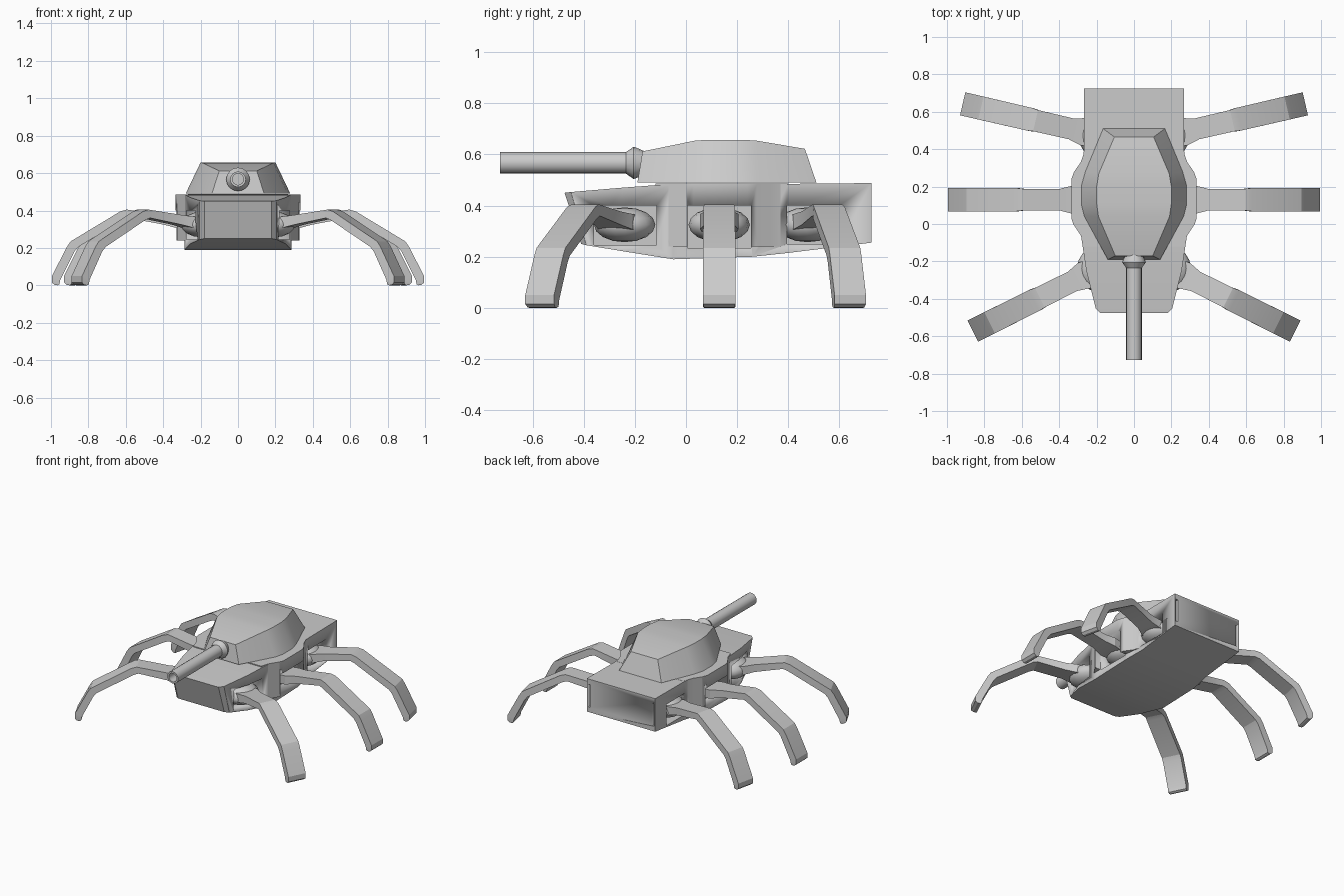
import bpy, bmesh, math
from mathutils import Matrix, Vector

default = bpy.data.objects.get("Cube")
if default:
    bpy.data.objects.remove(default)

grey = bpy.data.materials.new("plain grey")
grey.use_nodes = True
COLOR = (0.6, 0.6, 0.6, 1)
grey.diffuse_color = COLOR
grey.node_tree.nodes["Principled BSDF"].inputs["Base Color"].default_value = COLOR


def finish(name, bm, angle=30):
    """Turn a bmesh into a shaded, coloured object."""
    bmesh.ops.recalc_face_normals(bm, faces=bm.faces)
    mesh = bpy.data.meshes.new(name)
    bm.to_mesh(mesh)
    bm.free()
    mesh.materials.append(grey)
    obj = bpy.data.objects.new(name, mesh)
    bpy.context.collection.objects.link(obj)
    bpy.ops.object.select_all(action='DESELECT')
    obj.select_set(True)
    bpy.context.view_layer.objects.active = obj
    bpy.ops.object.shade_smooth_by_angle(angle=math.radians(angle))
    return obj


def loft(name, stations, angle=20):
    """Four-sided sections along y: (y, half width, z) for top and bottom."""
    bm = bmesh.new()
    rings = []
    for yt, wt, zt, yb, wb, zb in stations:
        rings.append([bm.verts.new(p) for p in
                      ((-wb, yb, zb), (wb, yb, zb), (wt, yt, zt), (-wt, yt, zt))])
    for a, b in zip(rings, rings[1:]):
        for i in range(4):
            j = (i + 1) % 4
            bm.faces.new((a[i], a[j], b[j], b[i]))
    bm.faces.new(rings[0])
    bm.faces.new(rings[-1])
    return finish(name, bm, angle)


def lathe(name, profile, z, sides=16):
    """Round part turned about the y axis from (radius, y) points."""
    bm = bmesh.new()
    rings = []
    for r, y in profile:
        rings.append([bm.verts.new((r * math.cos(t), y, z + r * math.sin(t)))
                      for t in (math.tau * i / sides for i in range(sides))])
    for a, b in zip(rings, rings[1:]):
        for i in range(sides):
            j = (i + 1) % sides
            bm.faces.new((a[i], a[j], b[j], b[i]))
    bm.faces.new(rings[0])
    bm.faces.new(rings[-1])
    return finish(name, bm)


def add_box(bm, low, high):
    low, high = Vector(low), Vector(high)
    size = Matrix.Diagonal((*(high - low), 1))
    bmesh.ops.create_cube(bm, size=1, matrix=Matrix.Translation((low + high) / 2) @ size)


# Hull and the flared shoulders over the middle legs
hull = loft("hull", [(y, w, zt, yb, w, zb) for y, w, zt, yb, zb in (
    (-0.475, 0.18, 0.45, -0.41, 0.25), (-0.45, 0.205, 0.453, -0.39, 0.245),
    (-0.25, 0.255, 0.47, -0.25, 0.222), (-0.05, 0.285, 0.485, -0.05, 0.19),
    (0.26, 0.285, 0.485, 0.26, 0.2), (0.4, 0.267, 0.485, 0.4, 0.215),
    (0.725, 0.267, 0.488, 0.725, 0.255))])
shoulders = loft("shoulders", [(y, w, 0.486, y, w, 0.24) for y, w in (
    (-0.12, 0.265), (-0.06, 0.285), (0, 0.325), (0.03, 0.335),
    (0.24, 0.335), (0.28, 0.32), (0.33, 0.285), (0.4, 0.26))], 35)

# Leg sockets and the narrow rear slots
bm = bmesh.new()
for s in (-1, 1):
    for y0, y1, z0 in ((-0.36, -0.115, 0.245), (0.005, 0.255, 0.235), (0.395, 0.6, 0.25)):
        xs = sorted((s * 0.16, s * 0.5))
        add_box(bm, (xs[0], y0, z0), (xs[1], y1, 0.4))
    xs = sorted((s * 0.242, s * 0.257))
    add_box(bm, (xs[0], 0.66, 0.29), (xs[1], 0.8, 0.45))
cutter = finish("socket_cutter", bm)
cutter.hide_render = True
for obj in (hull, shoulders):
    cut = obj.modifiers.new("sockets", 'BOOLEAN')
    cut.object = cutter
    cut.solver = 'EXACT'
    bpy.context.view_layer.objects.active = obj
    bpy.ops.object.modifier_apply(modifier=cut.name)
bpy.data.objects.remove(cutter)

# Turret with a tapered roof
loft("turret", [
    (-0.17, 0.1, 0.612, -0.19, 0.14, 0.49), (0.04, 0.19, 0.655, 0.04, 0.265, 0.49),
    (0.11, 0.2, 0.657, 0.1, 0.28, 0.49), (0.2, 0.2, 0.657, 0.21, 0.28, 0.49),
    (0.27, 0.188, 0.655, 0.28, 0.26, 0.49), (0.465, 0.105, 0.622, 0.51, 0.165, 0.49)])

# Gun with hollow muzzle and flared collar
lathe("gun_barrel", [(0.03, -0.6), (0.03, -0.728), (0.042, -0.728), (0.042, -0.18)], 0.567)
lathe("gun_collar", [(0.042, -0.235), (0.063, -0.205), (0.06, -0.195), (0.04, -0.15)], 0.567)

# Legs with flattened ball joints: hinge x, hinge y, sideways angle
LEG = ((0, 0.065, 0.36, 0, 0.065, 0.295), (0.08, 0.075, 0.367, 0.08, 0.075, 0.307),
       (0.15, 0.057, 0.377, 0.15, 0.057, 0.325), (0.345, 0.058, 0.405, 0.335, 0.058, 0.36),
       (0.38, 0.062, 0.395, 0.365, 0.062, 0.35), (0.645, 0.063, 0.235, 0.605, 0.063, 0.205),
       (0.665, 0.063, 0.205, 0.625, 0.063, 0.18), (0.745, 0.063, 0.05, 0.7, 0.063, 0.03),
       (0.745, 0.063, 0.015, 0.705, 0.063, 0.005), (0.73, 0.06, 0.002, 0.715, 0.06, 0))
for pair, x, y, deg in (("front", 0.195, -0.24, -26.5), ("middle", 0.25, 0.13, 0),
                        ("rear", 0.19, 0.475, 13)):
    for side, s in (("left", 1), ("right", -1)):
        leg = loft(f"{pair}_{side}_leg", LEG)
        leg.location = (s * x, y, 0)
        leg.rotation_euler.z = s * (math.radians(deg) - math.pi / 2)
        bm = bmesh.new()
        bmesh.ops.create_uvsphere(bm, u_segments=16, v_segments=8, radius=1)
        bmesh.ops.scale(bm, vec=(0.11, 0.12, 0.068), verts=bm.verts)
        joint = finish(f"{pair}_{side}_joint", bm, 40)
        joint.location = (s * min(x, 0.2), y, 0.325)
